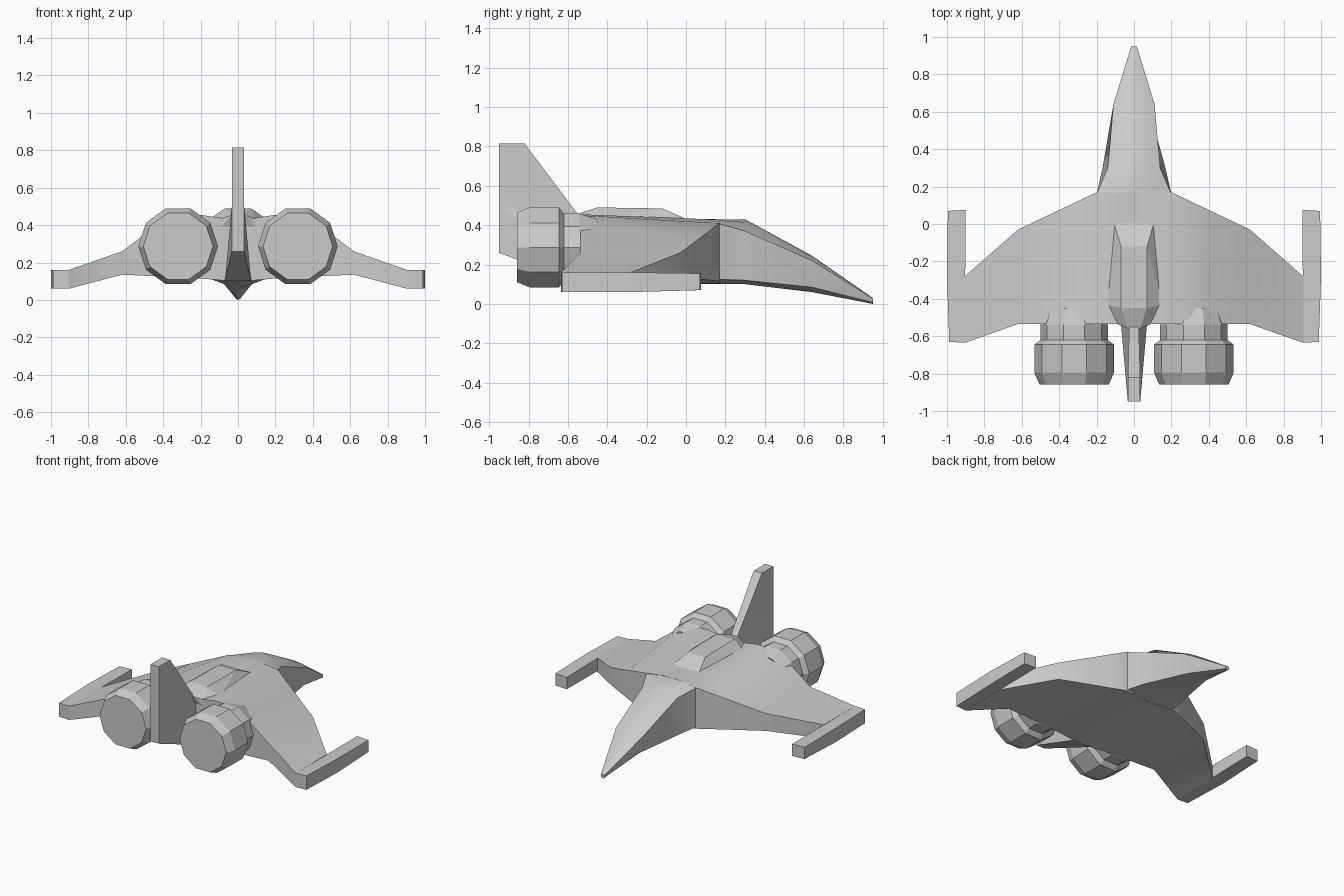
import bpy, bmesh, math

if "Cube" in bpy.data.objects:
    bpy.data.objects.remove(bpy.data.objects["Cube"])


def finish(name, bm, mirror=False, smooth=None):
    bmesh.ops.recalc_face_normals(bm, faces=bm.faces[:])
    me = bpy.data.meshes.new(name)
    bm.to_mesh(me)
    bm.free()
    ob = bpy.data.objects.new(name, me)
    bpy.context.collection.objects.link(ob)
    if mirror:
        ob.modifiers.new("Mirror", "MIRROR")
    if smooth:
        bpy.ops.object.select_all(action="DESELECT")
        ob.select_set(True)
        bpy.context.view_layer.objects.active = ob
        bpy.ops.object.shade_smooth_by_angle(angle=math.radians(smooth))
    return ob


def loft(name, rings, cap_start=True, mirror=False, smooth=None):
    bm = bmesh.new()
    loops = [[bm.verts.new(p) for p in ring] for ring in rings]
    n = len(loops[0])
    for a, b in zip(loops, loops[1:]):
        for i in range(n):
            j = (i + 1) % n
            bm.faces.new((a[i], a[j], b[j], b[i]))
    if cap_start:
        bm.faces.new(loops[0])
    bm.faces.new(loops[-1])
    return finish(name, bm, mirror, smooth)


def hull(name, points, both_sides=False, mirror=False):
    bm = bmesh.new()
    for x, y, z in points:
        bm.verts.new((x, y, z))
        if both_sides:
            bm.verts.new((-x, y, z))
    bmesh.ops.convex_hull(bm, input=bm.verts[:])
    bmesh.ops.dissolve_limit(bm, angle_limit=math.radians(2),
                             verts=bm.verts[:], edges=bm.edges[:])
    return finish(name, bm, mirror)


# Central body and wings: ribs of x, front y, back y, front top, back top, bottom
ribs = [
    (0.00, 0.17, -0.535, 0.430, 0.430, 0.100),
    (0.07, 0.17, -0.535, 0.428, 0.435, 0.103),
    (0.20, 0.17, -0.535, 0.410, 0.455, 0.115),
    (0.30, 0.122, -0.535, 0.374, 0.45, 0.120),
    (0.42, 0.065, -0.535, 0.331, 0.41, 0.126),
    (0.62, -0.03, -0.535, 0.260, 0.26, 0.135),
    (0.905, -0.28, -0.635, 0.160, 0.16, 0.060),
]
loft("body_and_wings",
     [[(x, f, tf), (x, b, tb), (x, b, bo), (x, f, bo)]
      for x, f, b, tf, tb, bo in ribs],
     cap_start=False, mirror=True, smooth=35)

# Nose: y, crown z, shoulder x and z, lower edge x and z, keel z
nose = []
for y, cz, sx, sz, lx, lz, kz in [
    (0.16, 0.43, 0.20, 0.41, 0.20, 0.125, 0.10),
    (0.30, 0.43, 0.14, 0.37, 0.168, 0.12, 0.10),
    (0.64, 0.245, 0.11, 0.22, 0.075, 0.085, 0.06),
    (0.95, 0.03, 0.015, 0.027, 0.012, 0.008, 0.0),
]:
    half = [(sx * 0.5, cz - 0.25 * (cz - sz)), (sx, sz), (lx, lz)]
    nose.append([(0, y, cz)] + [(x, y, z) for x, z in half] + [(0, y, kz)]
                + [(-x, y, z) for x, z in reversed(half)])
loft("nose", nose, smooth=35)

# Wing tip pods
hull("wing_tip_pod",
     [(x, y, z) for x, y in ((0.90, 0.075), (0.995, 0.07)) for z in (0.07, 0.155)]
     + [(x, y, z) for x, y in ((0.90, -0.28), (1.0, -0.28),
                               (0.905, -0.635), (0.988, -0.63)) for z in (0.06, 0.16)],
     mirror=True)

# Raised spine on the back
hull("spine",
     [(0.07, -0.12, 0.485), (0.07, -0.45, 0.49), (0.11, 0.015, 0.425),
      (0.155, -0.43, 0.43), (0.10, -0.53, 0.43), (0.03, -0.56, 0.455),
      (0.10, 0.0, 0.38), (0.10, -0.53, 0.38)],
     both_sides=True)

# Tail fin, flaring at its foot
hull("tail_fin_foot",
     [(0.025, -0.53, 0.455), (0.07, -0.53, 0.10),
      (0.033, -0.95, 0.50), (0.033, -0.95, 0.26)], both_sides=True)
hull("tail_fin",
     [(0.025, -0.53, 0.43), (0.025, -0.56, 0.46), (0.033, -0.82, 0.815),
      (0.033, -0.95, 0.815), (0.033, -0.95, 0.27)], both_sides=True)

# Ten-sided engines: y and radius along the axis
engine = [[(0.32 + r * math.cos(math.tau * i / 10), y,
            0.287 + r * math.sin(math.tau * i / 10)) for i in range(10)]
          for y, r in [(-0.45, 0.15), (-0.54, 0.18), (-0.62, 0.18),
                       (-0.645, 0.213), (-0.795, 0.213), (-0.858, 0.186)]]
loft("engine", engine, mirror=True)
